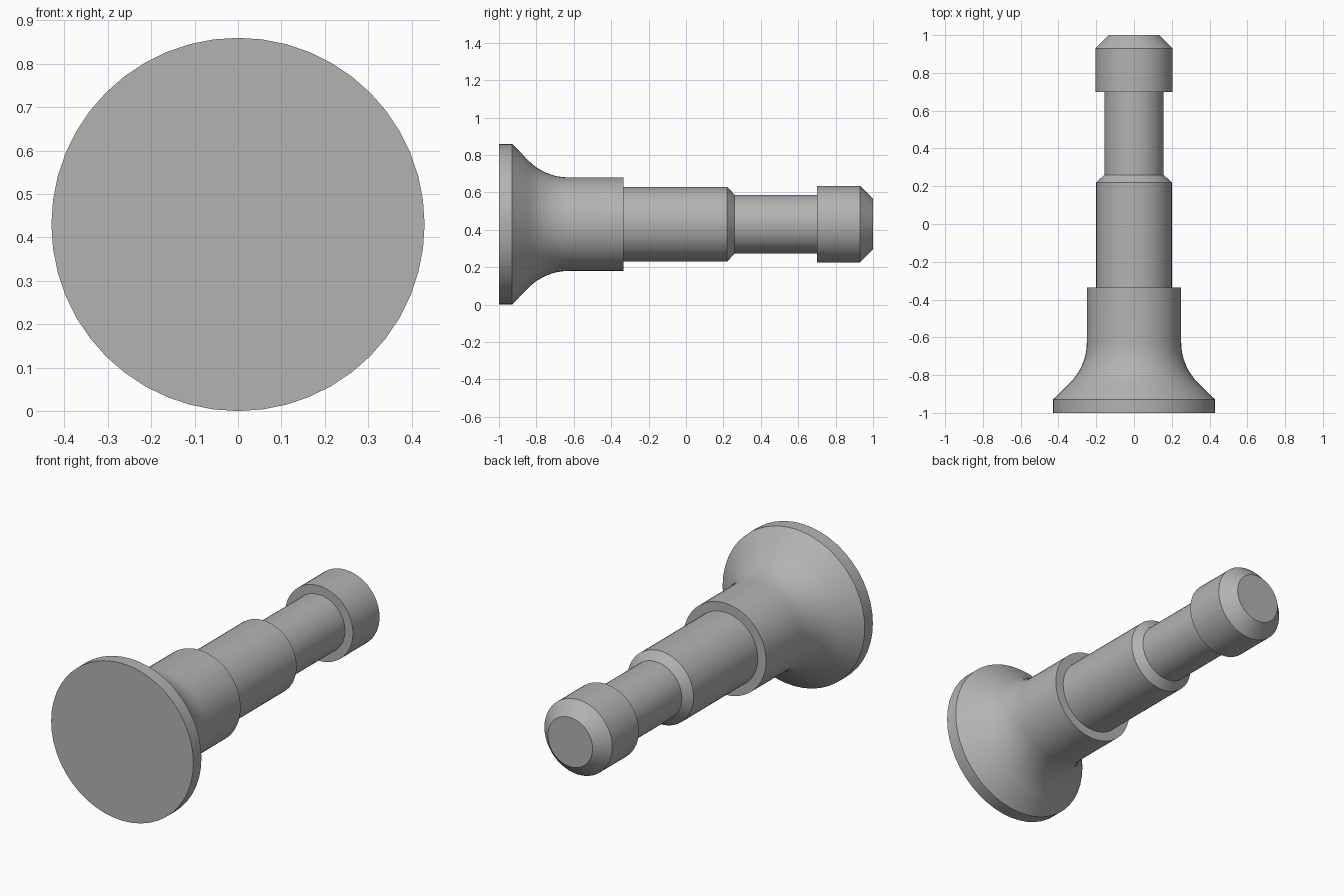
import bpy, bmesh, math

cube = bpy.data.objects.get("Cube")
if cube:
    bpy.data.objects.remove(cube, do_unlink=True)

SEGMENTS = 48
RADIUS = 0.43

grey = bpy.data.materials.new("plain_grey")
grey.use_nodes = True
colour = (0.45, 0.45, 0.45, 1)
grey.diffuse_color = colour
grey.node_tree.nodes["Principled BSDF"].inputs["Base Color"].default_value = colour

# Flared foot: rim, straight bevel, then a concave arc into the collar
bevel, fillet, collar = 0.09, 0.3, 0.25
arc_end = -0.93 + bevel + fillet * math.sin(math.pi / 4)
profile = [(-1, 0), (-1, RADIUS), (-0.93, RADIUS)]
for i in range(9):
    a = math.pi / 4 * (1 - i / 8)
    profile.append((arc_end - fillet * math.sin(a), collar + fillet * (1 - math.cos(a))))

# Stepped shaft and chamfered head
profile += [(-0.335, collar), (-0.335, 0.2), (0.22, 0.2), (0.26, 0.157),
            (0.7, 0.157), (0.7, 0.205), (0.93, 0.205), (1, 0.135), (1, 0)]

# Revolve the profile around the length of the pin
bm = bmesh.new()
verts = [bm.verts.new((r, y, 0)) for y, r in profile]
edges = [bm.edges.new(pair) for pair in zip(verts, verts[1:])]
bmesh.ops.spin(bm, geom=verts + edges, cent=(0, 0, 0), axis=(0, 1, 0),
               angle=2 * math.pi, steps=SEGMENTS, use_duplicate=False)
bmesh.ops.remove_doubles(bm, verts=bm.verts, dist=0.0005)
bmesh.ops.recalc_face_normals(bm, faces=bm.faces)
mesh = bpy.data.meshes.new("stepped_pin")
bm.to_mesh(mesh)
bm.free()
mesh.materials.append(grey)

pin = bpy.data.objects.new("stepped_pin", mesh)
pin.location.z = RADIUS
bpy.context.collection.objects.link(pin)
bpy.ops.object.select_all(action="DESELECT")
pin.select_set(True)
bpy.context.view_layer.objects.active = pin
bpy.ops.object.shade_smooth_by_angle(angle=math.radians(30))
